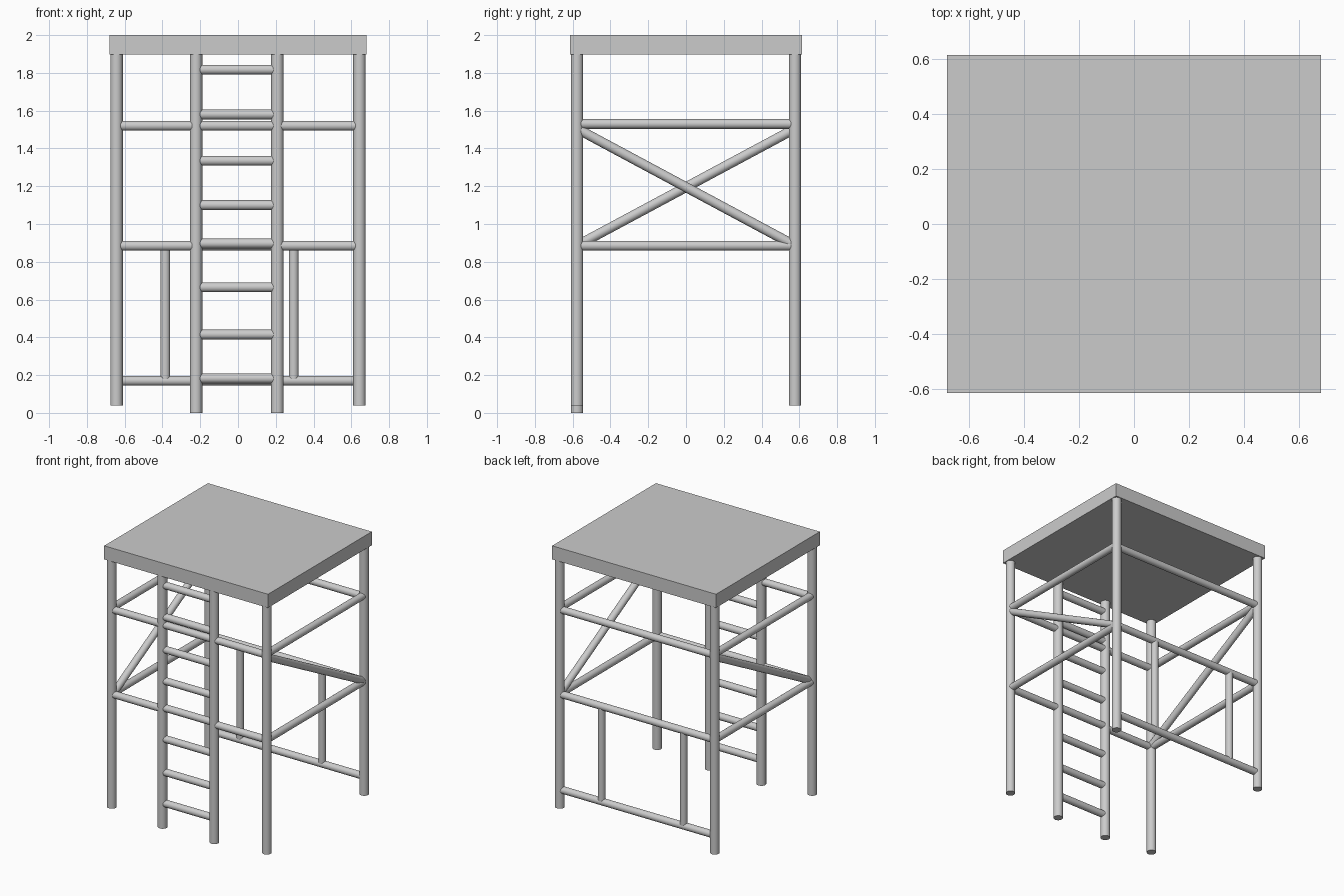
import bpy
from mathutils import Vector

if "Cube" in bpy.data.objects:
    bpy.data.objects.remove(bpy.data.objects["Cube"])

LEG_R, BAR_R = 0.033, 0.026
X, Y = 0.643, 0.577          # leg centre lines
RAIL_L, RAIL_R = -0.222, 0.208


def tube(name, a, b, radius):
    """Round tube running from point a to point b."""
    a, b = Vector(a), Vector(b)
    d = b - a
    bpy.ops.mesh.primitive_cylinder_add(vertices=28, radius=radius, depth=d.length,
                                        location=(a + b) / 2)
    ob = bpy.context.object
    ob.name = name
    ob.rotation_euler = d.to_track_quat('Z', 'Y').to_euler()
    bpy.ops.object.shade_smooth_by_angle(angle=0.6)
    return ob


# Platform slab
bpy.ops.mesh.primitive_cube_add(size=1, location=(0, 0, 1.949))
deck = bpy.context.object
deck.name = "platform"
deck.scale = (1.36, 1.23, 0.102)

# Four corner legs
for sx, side in ((-1, "left"), (1, "right")):
    for sy, end in ((-1, "front"), (1, "back")):
        tube(f"{end}_{side}_leg", (sx * X, sy * Y, 0.038), (sx * X, sy * Y, 1.9), LEG_R)

# Ladder rails and rungs
for x, side in ((RAIL_L, "left"), (RAIL_R, "right")):
    tube(f"ladder_{side}_rail", (x, -Y, 0), (x, -Y, 1.9), LEG_R)
for i, z in enumerate((0.182, 0.415, 0.665, 0.897, 1.10, 1.335, 1.58, 1.817)):
    tube(f"ladder_rung_{i + 1}", (RAIL_L + 0.012, -Y, z), (RAIL_R - 0.012, -Y, z), BAR_R)

# Horizontal bars on the front and back
bx = X - 0.012
tube("front_upper_bar", (-bx, -Y, 1.52), (bx, -Y, 1.52), BAR_R)
tube("front_lower_left_bar", (-bx, -Y, 0.885), (RAIL_L - 0.012, -Y, 0.885), BAR_R)
tube("front_lower_right_bar", (RAIL_R + 0.012, -Y, 0.885), (bx, -Y, 0.885), BAR_R)
for name, z in (("upper", 1.52), ("middle", 0.885), ("bottom", 0.17)):
    tube(f"back_{name}_bar", (-bx, Y, z), (bx, Y, z), BAR_R)

# Uprights between the back bars
for x, side in ((-0.385, "left"), (0.295, "right")):
    tube(f"back_{side}_upright", (x, Y, 0.18), (x, Y, 0.875), BAR_R)

# Side bars with one diagonal brace each, sloping opposite ways
by = Y - 0.012
for sx, side in ((-1, "left"), (1, "right")):
    for name, z in (("upper", 1.53), ("lower", 0.885)):
        tube(f"{side}_{name}_bar", (sx * X, -by, z), (sx * X, by, z), BAR_R)
    dx = -0.634 if sx < 0 else X
    tube(f"{side}_diagonal_brace", (dx, -sx * by, 1.498), (dx, sx * by, 0.892), BAR_R)
